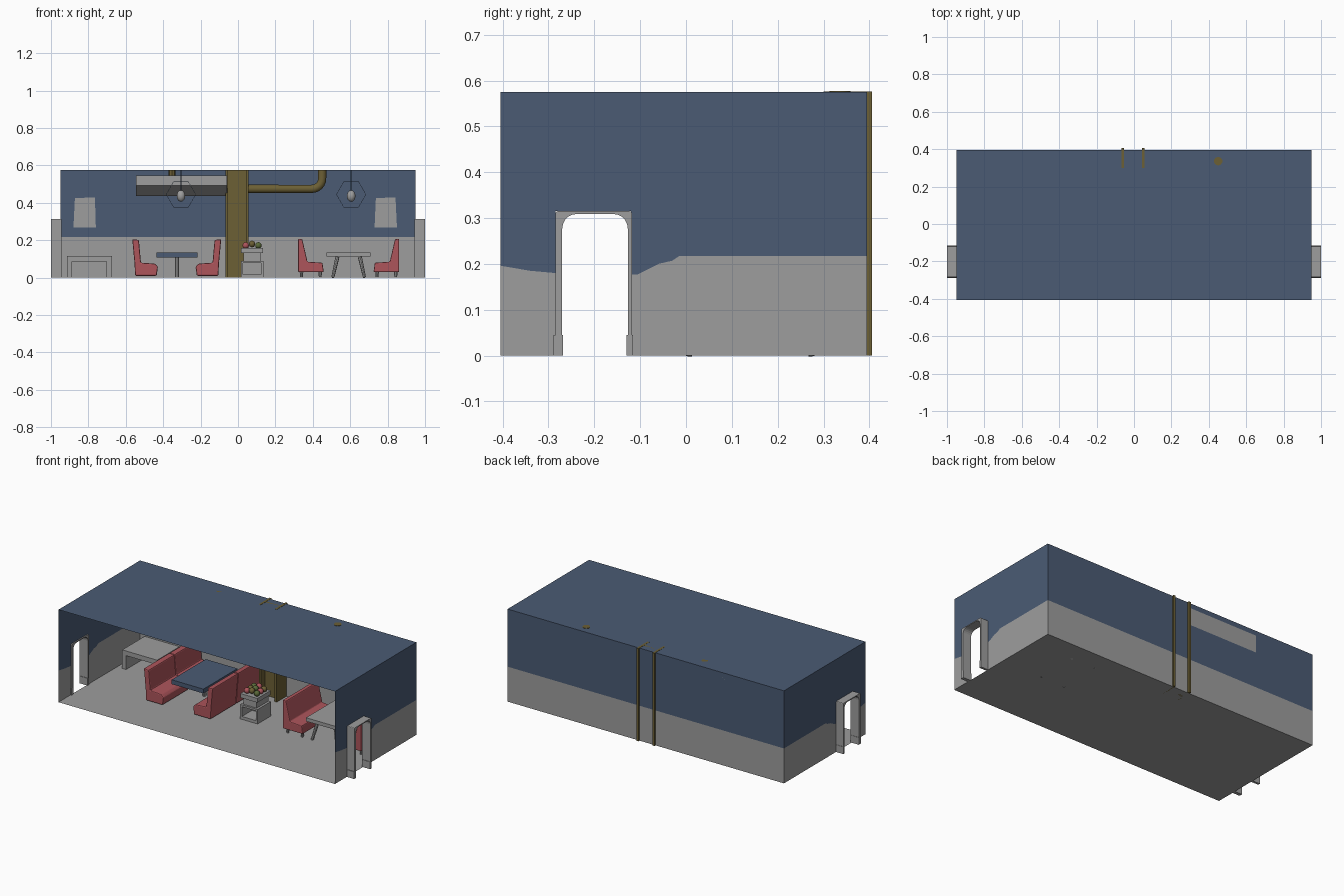
import bpy, bmesh, math
from mathutils import Vector

cube = bpy.data.objects.get("Cube")
if cube:
    bpy.data.objects.remove(cube, do_unlink=True)


def material(name, r, g, b):
    m = bpy.data.materials.new(name)
    m.use_nodes = True
    m.diffuse_color = (r, g, b, 1)
    m.node_tree.nodes["Principled BSDF"].inputs["Base Color"].default_value = (r, g, b, 1)
    return m


GREY = material("plaster grey", .34, .34, .34)
BLUE = material("slate blue", .069, .105, .175)
RED = material("seat red", .42, .09, .105)
OLIVE = material("olive brass", .15, .115, .035)
GREEN = material("leaf green", .10, .14, .04)


def add(name, bm, *mats):
    me = bpy.data.meshes.new(name)
    bm.to_mesh(me)
    bm.free()
    ob = bpy.data.objects.new(name, me)
    bpy.context.scene.collection.objects.link(ob)
    for m in mats:
        me.materials.append(m)
    return ob


def smooth(ob):
    bpy.ops.object.select_all(action='DESELECT')
    bpy.context.view_layer.objects.active = ob
    ob.select_set(True)
    bpy.ops.object.shade_smooth_by_angle(angle=math.radians(40))
    return ob


def prism(name, pts, axis, a, b, mat, bevel=0):
    """Extrude a profile from a to b: xz points along y, or yz points along x."""
    bm = bmesh.new()
    place = (lambda p: (p[0], a, p[1])) if axis == 'y' else (lambda p: (a, p[0], p[1]))
    f = bm.faces.new([bm.verts.new(place(p)) for p in pts])
    ext = bmesh.ops.extrude_face_region(bm, geom=[f])
    shift = (0, b - a, 0) if axis == 'y' else (b - a, 0, 0)
    bmesh.ops.translate(bm, vec=shift, verts=[v for v in ext["geom"] if isinstance(v, bmesh.types.BMVert)])
    bmesh.ops.recalc_face_normals(bm, faces=bm.faces)
    ob = add(name, bm, mat)
    if bevel:
        mod = ob.modifiers.new("soft edge", 'BEVEL')
        mod.width, mod.segments = bevel, 2
    return ob


def box(name, x0, x1, y0, y1, z0, z1, mat):
    return prism(name, [(x0, z0), (x1, z0), (x1, z1), (x0, z1)], 'y', y0, y1, mat)


def rod(name, p, q, r1, r2, mat, sides=8):
    p, q = Vector(p), Vector(q)
    d = q - p
    bm = bmesh.new()
    bmesh.ops.create_cone(bm, cap_ends=True, segments=sides, radius1=r1, radius2=r2, depth=d.length)
    bmesh.ops.transform(bm, verts=bm.verts, matrix=d.to_track_quat('Z', 'Y').to_matrix().to_4x4())
    bmesh.ops.translate(bm, vec=(p + q) / 2, verts=bm.verts)
    return smooth(add(name, bm, mat))


def ball(name, c, r, mat, stretch=1):
    bm = bmesh.new()
    bmesh.ops.create_uvsphere(bm, u_segments=10, v_segments=7, radius=r)
    bmesh.ops.scale(bm, vec=(1, 1, stretch), verts=bm.verts)
    bmesh.ops.translate(bm, vec=c, verts=bm.verts)
    return smooth(add(name, bm, mat))


def sheet(name, polys):
    """Thin wall made of flat outlines, each with index 0 grey or 1 blue."""
    bm = bmesh.new()
    for pts, idx in polys:
        bm.faces.new([bm.verts.new(p) for p in pts]).material_index = idx
    return add(name, bm, GREY, BLUE)


# Room shell, open at the front
W, F, B, H, D = .95, -.405, .395, .575, .217
sheet("floor", [([(-W, F, 0), (W, F, 0), (W, B, 0), (-W, B, 0)], 0)])
sheet("ceiling", [([(-W, F, H), (W, F, H), (W, B, H), (-W, B, H)], 1)])
sheet("back_wall", [([(-W, B, z0), (W, B, z0), (W, B, z1), (-W, B, z1)], i)
                    for z0, z1, i in ((0, D, 0), (D, H, 1))])
DF, DB, DT = -.285, -.12, .315
front_edge = [(F, .196), (-.34, .185), (DF, .18)]
back_edge = [(DB, .177), (-.105, .177), (-.06, .2), (-.03, .207), (-.015, D), (B, D)]
upper = front_edge + [(DF, DT), (DB, DT)] + back_edge + [(B, H), (F, H)]
front_low = [(DF, 0), (F, 0)] + front_edge
back_low = [(B, 0), (DB, 0)] + back_edge


def arch(y0, y1, top, r):
    pts = [(y0, 0)]
    for cy, start in ((y0 + r, 180), (y1 - r, 90)):
        for k in range(6):
            t = math.radians(start - k * 18)
            pts.append((cy + r * math.cos(t), top - r + r * math.sin(t)))
    return pts + [(y1, 0)]


# Side walls with arched doorways
for s, side in ((1, "left"), (-1, "right")):
    sheet(side + "_wall", [([(s * W, y, z) for y, z in p], i)
                           for p, i in ((upper, 1), (front_low, 0), (back_low, 0))])
    frame = arch(DF, DB + .002, DT, .006) + arch(-.27, -.127, .309, .032)[::-1]
    prism(side + "_door_frame", frame, 'x', s * .943, s, GREY)
    for y0, y1 in ((-.289, -.268), (-.13, -.116)):
        box(side + "_door_plinth", *sorted((s * .943, s)), y0, y1, 0, .045, GREY)

# Steel column
for x0, x1 in ((-.067, -.053), (.042, .056)):
    box("column_flange", x0, x1, .3, .406, 0, H + .001, OLIVE)
box("column_web", -.053, .042, .34, .355, 0, H, OLIVE)

# Bent ceiling pipe
curve = bpy.data.curves.new("ceiling_pipe", 'CURVE')
curve.dimensions = '3D'
curve.bevel_depth, curve.bevel_resolution, curve.use_fill_caps = .023, 3, True
path = [(.05, .475)] + [(.395 + .055 * math.sin(t), .53 - .055 * math.cos(t))
                        for t in (k * math.pi / 12 for k in range(7))] + [(.45, H + .002)]
spline = curve.splines.new('POLY')
spline.points.add(len(path) - 1)
for pt, (x, z) in zip(spline.points, path):
    pt.co = (x, .336, z, 1)
curve.materials.append(OLIVE)
bpy.context.scene.collection.objects.link(bpy.data.objects.new("ceiling_pipe", curve))

# Extractor hood with sloping underside
prism("hood", [(.25, .545), (.25, .492), (.32, .438), (B, .438), (B, .545)], 'x', -.545, -.058, GREY)
rod("hood_pipe", (-.353, .32, .54), (-.353, .32, H), .019, .019, OLIVE)

# Pendant lamps
for x in (-.305, .605):
    hexa = [(x + .08 * math.cos(k * math.pi / 3), .445 + .08 * math.sin(k * math.pi / 3)) for k in range(6)]
    inner = [(x + .97 * (u - x), .445 + .97 * (v - .445)) for u, v in hexa]
    for k in range(6):
        j = (k + 1) % 6
        prism("lamp_shade_side", [hexa[k], hexa[j], inner[j], inner[k]], 'y', .09, .19, BLUE)
    rod("lamp_cord", (x, .14, .46), (x, .14, H), .003, .003, BLUE, 6)
    ball("lamp_bulb", (x, .14, .437), .024, GREY, 1.3)

# Pictures on the back wall
for pts in ([(-.88, .267), (-.76, .267), (-.765, .43), (-.872, .425)],
            [(.73, .267), (.85, .267), (.842, .43), (.737, .425)]):
    prism("wall_picture", pts, 'y', .387, .393, GREY)

# Booth seats facing each other across the pedestal table
booth = [(0, .205), (.035, .202), (.046, .08), (.12, .075), (.137, .058), (.13, .01), (.015, .01), (.012, .075)]
for x0, s in ((-.565, 1), (-.09, -1)):
    for y0, y1 in ((-.12, .134), (.136, .39)):
        prism("booth_seat", [(x0 + s * u, z) for u, z in booth], 'y', y0, y1, RED, .006)
box("booth_table_top", -.435, -.217, -.03, .305, .107, .134, BLUE)
rod("booth_table_post", (-.327, .137, 0), (-.327, .137, .11), .011, .011, GREY)

# Bench chairs around the splayed-leg table
chair = [(0, .208), (.022, .206), (.05, .085), (.13, .08), (.137, .03), (0, .03)]
CX, Y0, Y1 = .5915, -.01, .29
for s in (-1, 1):
    x0 = CX + s * .27
    prism("bench_chair", [(x0 - s * u, z) for u, z in chair], 'y', Y0 - .01, Y1 + .01, RED, .005)
    for y in (Y0 + .015, Y1 - .015):
        for u in (.018, .118):
            rod("chair_leg", (x0 - s * u, y, 0), (x0 - s * u, y, .035), .007, .01, GREY)
        rod("table_leg", (CX + s * .085, y, 0), (CX + s * .06, y + (.02 if y < .1 else -.02), .11), .008, .011, GREY)
box("dining_table_top", CX - .117, CX + .117, Y0, Y1, .112, .134, GREY)

# Side counter
for x0, x1 in ((-.915, -.888), (-.702, -.675)):
    box("counter_leg", x0, x1, .17, .39, 0, .086, GREY)
box("counter_top", -.915, -.675, .17, .39, .086, .115, GREY)

# Small stove with an open firebox
SX = .075
for name, h, z0, z1 in (("stove_base", .06, 0, .018), ("stove_lintel", .06, .078, .09),
                        ("stove_neck", .045, .09, .132), ("stove_tray", .058, .132, .158)):
    box(name, SX - h, SX + h, .0 if h > .05 else .012, .13, z0, z1, GREY)
for x0 in (SX - .06, SX + .048):
    box("stove_cheek", x0, x0 + .012, 0, .13, .018, .078, GREY)
box("stove_back", SX - .048, SX + .048, .1, .13, .018, .078, GREY)

# Fruit heaped on the stove tray
colours = (RED, OLIVE, GREEN)
for row in range(3):
    for col in range(3):
        ball("fruit", (SX - .034 + col * .034, .03 + row * .035, .172 + .008 * (col == 1)),
             .018, colours[(row + col) % 3])
